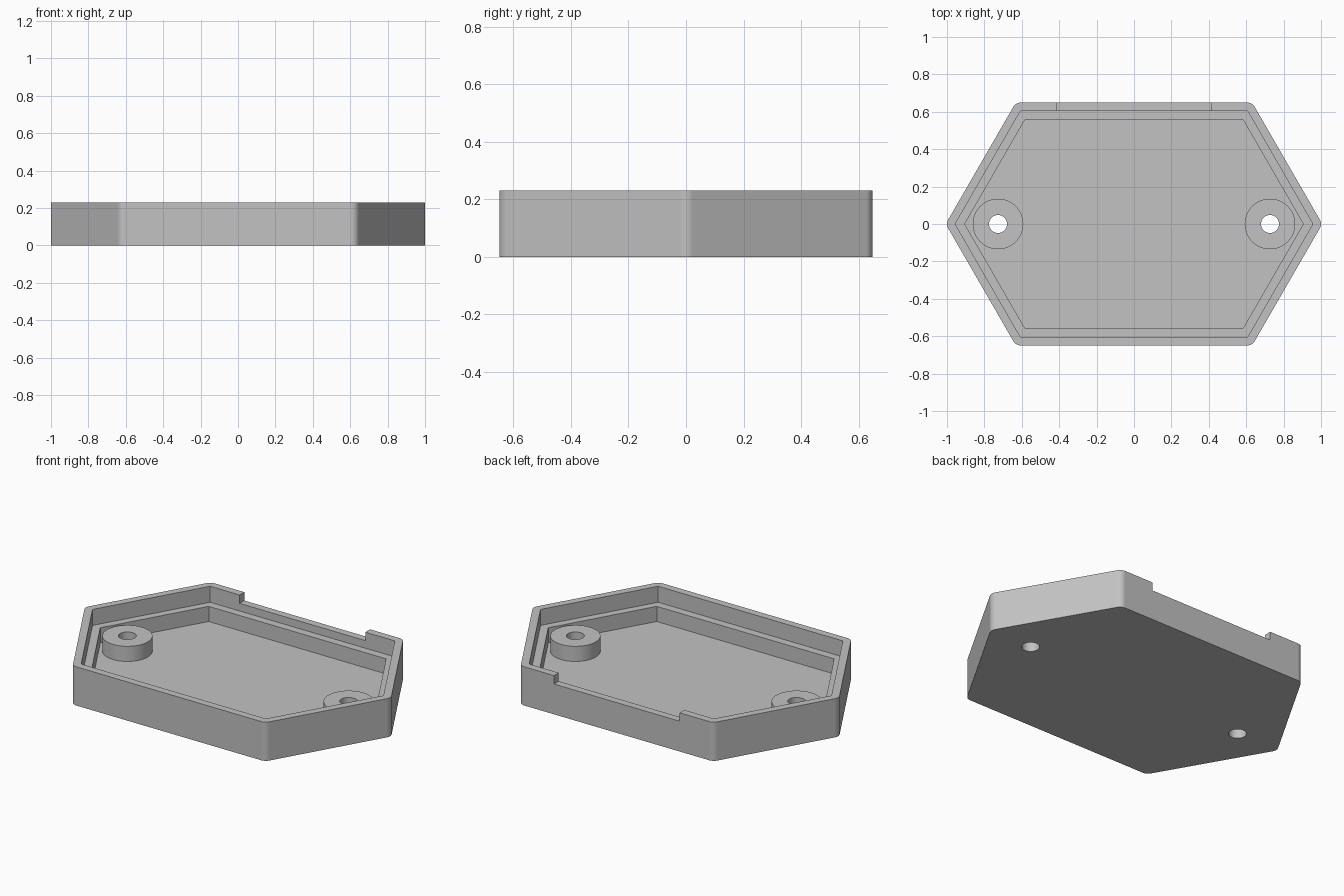
import bpy, bmesh, math
from mathutils import Vector

cube = bpy.data.objects.get("Cube")
if cube:
    bpy.data.objects.remove(cube, do_unlink=True)

HEIGHT, LEDGE, FLOOR, WALL = 0.23, 0.135, 0.045, 0.044
BOSS_X = 0.727

grey = bpy.data.materials.new("light_grey")
grey.use_nodes = True
colour = (0.54, 0.54, 0.54, 1)
grey.diffuse_color = colour
grey.node_tree.nodes["Principled BSDF"].inputs["Base Color"].default_value = colour


def hexagon(tip, half_depth):
    """Stretched hexagon with its points on the x axis, counter-clockwise."""
    x = tip - half_depth / math.tan(math.radians(60))
    return [(tip, 0), (x, half_depth), (-x, half_depth),
            (-tip, 0), (-x, -half_depth), (x, -half_depth)]


def rounded_offset(points, radius, steps=8):
    """Grow a convex outline by radius, with an arc at every corner."""
    result = []
    for i, p in enumerate(points):
        before, here, after = (Vector(q) for q in (points[i - 1], p, points[(i + 1) % len(points)]))
        d1, d2 = here - before, after - here
        start = math.atan2(-d1.x, d1.y)
        turn = (math.atan2(-d2.x, d2.y) - start) % math.tau
        for s in range(steps + 1):
            a = start + turn * s / steps
            result.append((here.x + radius * math.cos(a), here.y + radius * math.sin(a)))
    return result


def circle(x, radius, count=48):
    return [(x + radius * math.cos(math.tau * i / count),
             radius * math.sin(math.tau * i / count)) for i in range(count)]


def prism(name, outline, z0, z1):
    bm = bmesh.new()
    low = [bm.verts.new((x, y, z0)) for x, y in outline]
    high = [bm.verts.new((x, y, z1)) for x, y in outline]
    bm.faces.new(low[::-1])
    bm.faces.new(high)
    for i in range(len(low)):
        j = (i + 1) % len(low)
        bm.faces.new((low[i], low[j], high[j], high[i]))
    mesh = bpy.data.meshes.new(name)
    bm.to_mesh(mesh)
    bm.free()
    mesh.materials.append(grey)
    obj = bpy.data.objects.new(name, mesh)
    bpy.context.collection.objects.link(obj)
    return obj


def activate(obj):
    bpy.ops.object.select_all(action='DESELECT')
    obj.select_set(True)
    bpy.context.view_layer.objects.active = obj


def cut(obj, outline, z0, z1):
    """Subtract a prism and discard the cutter."""
    cutter = prism("cutter", outline, z0, z1)
    cutter.hide_render = True
    mod = obj.modifiers.new("cut", 'BOOLEAN')
    mod.operation, mod.solver, mod.object = 'DIFFERENCE', 'EXACT', cutter
    activate(obj)
    bpy.ops.object.modifier_apply(modifier=mod.name)
    bpy.data.objects.remove(cutter, do_unlink=True)


def finish(obj):
    activate(obj)
    bpy.ops.object.shade_smooth_by_angle(angle=math.radians(30))
    mod = obj.modifiers.new("flat_walls", 'WEIGHTED_NORMAL')
    mod.keep_sharp = True


# Tray with stepped cavity
inner = hexagon(0.956, 0.605)
tray = prism("tray", rounded_offset(inner, WALL), 0, HEIGHT)
cut(tray, inner, LEDGE, HEIGHT + 0.1)
cut(tray, hexagon(0.905, 0.558), FLOOR, HEIGHT)

# Notch in the back rim
cut(tray, [(-0.413, 0.58), (0.413, 0.58), (0.413, 0.7), (-0.413, 0.7)], 0.18, HEIGHT + 0.1)

# Screw bosses, with holes running through the floor
for side, x in (("left", BOSS_X), ("right", -BOSS_X)):
    boss = prism(side + "_screw_boss", circle(x, 0.135), FLOOR - 0.02, LEDGE)
    for part in (tray, boss):
        cut(part, circle(x, 0.048), -0.1, HEIGHT)
    finish(boss)
finish(tray)
